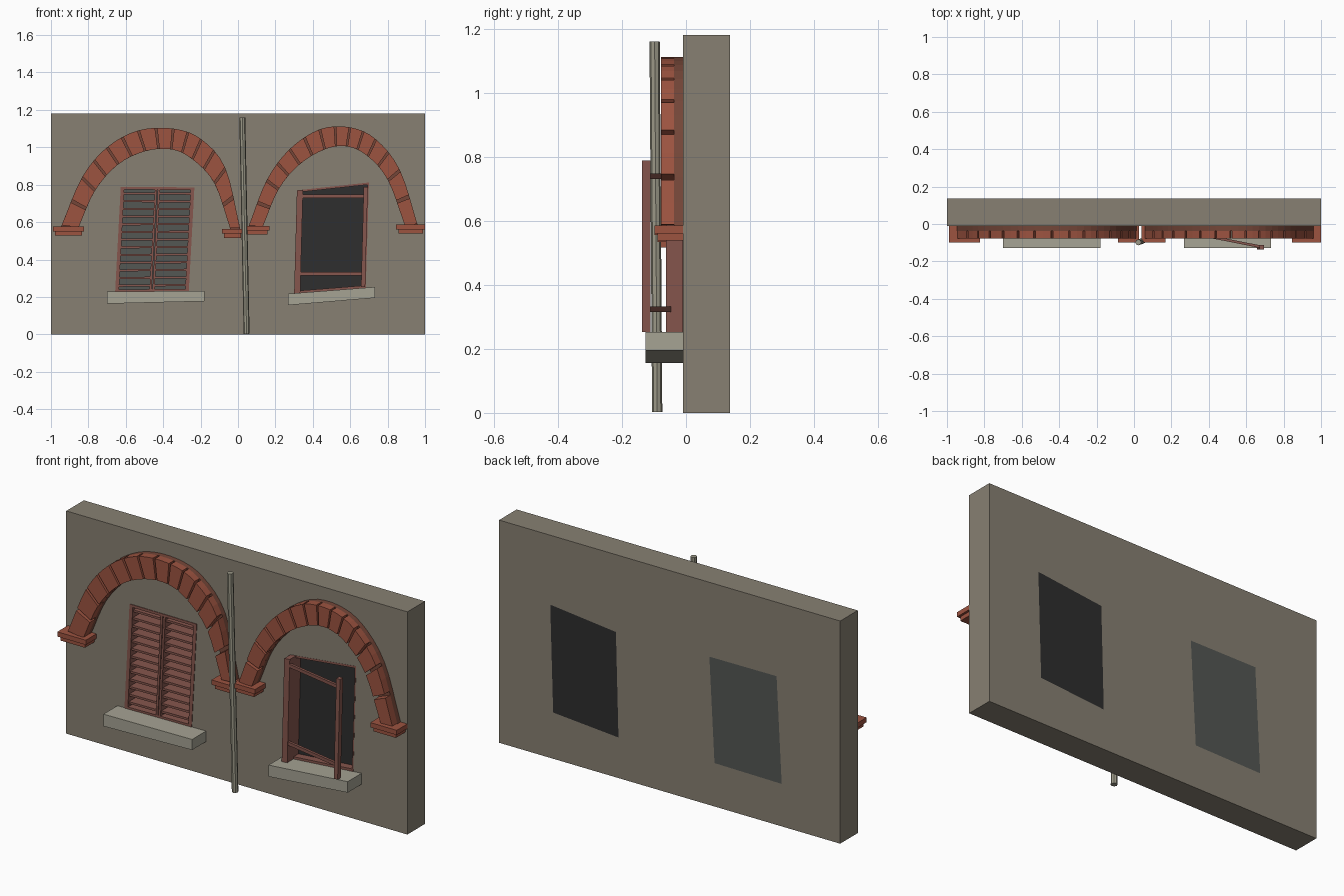
import bpy, bmesh
from mathutils import Vector

if "Cube" in bpy.data.objects:
    bpy.data.objects.remove(bpy.data.objects["Cube"])


def material(name, *rgb):
    """Flat colour from 0-255 display values."""
    lin = [((c / 255 + 0.055) / 1.055) ** 2.4 for c in rgb] + [1]
    m = bpy.data.materials.new(name)
    m.use_nodes = True
    m.diffuse_color = lin
    m.node_tree.nodes["Principled BSDF"].inputs["Base Color"].default_value = lin
    return m


PLASTER = material("plaster", 135, 128, 114)
BRICK = material("brick", 156, 83, 64)
MORTAR = material("dark mortar", 116, 70, 56)
STONE = material("sill stone", 166, 163, 148)
WOOD = material("painted wood", 134, 86, 77)
DARK = material("dark opening", 46, 46, 46)
GREY = material("grey backing", 84, 87, 84)
METAL = material("pipe metal", 155, 152, 135)


def add_object(name, bm, mat):
    bmesh.ops.recalc_face_normals(bm, faces=bm.faces)
    mesh = bpy.data.meshes.new(name)
    bm.to_mesh(mesh)
    bm.free()
    mesh.materials.append(mat)
    ob = bpy.data.objects.new(name, mesh)
    bpy.context.collection.objects.link(ob)
    return ob


def add_prism(bm, pts, a, b, flat=False):
    """Polygon in x,z extruded from y=a to y=b (flat: in x,y along z)."""
    def place(p, d):
        return (p[0], p[1], d) if flat else (p[0], d, p[1])
    near = [bm.verts.new(place(p, a)) for p in pts]
    far = [bm.verts.new(place(p, b)) for p in pts]
    bm.faces.new(near)
    bm.faces.new(far)
    n = len(pts)
    for i in range(n):
        j = (i + 1) % n
        bm.faces.new((near[i], near[j], far[j], far[i]))


def prisms(name, polys, a, b, mat, flat=False):
    bm = bmesh.new()
    for pts in polys:
        add_prism(bm, pts, a, b, flat)
    return add_object(name, bm, mat)


def rect(x0, x1, z0, z1):
    return [(x0, z0), (x1, z0), (x1, z1), (x0, z1)]


def inside(quad, u0, u1, v0, v1):
    """Sub-quad of a skewed window opening in its own u,v space."""
    bl, br, tr, tl = [Vector(p) for p in quad]
    return [bl.lerp(br, u).lerp(tl.lerp(tr, u), v)
            for u, v in rect(u0, u1, v0, v1)]


FACE, BACK = -0.01, 0.137
shutter_hole = [(-.657, .225), (-.263, .23), (-.233, .786), (-.627, .788)]
open_hole = [(.30, .215), (.683, .245), (.70, .812), (.315, .77)]

# Wall with two skewed openings
wall = prisms("wall", [rect(-1, 1, 0, 1.18)], FACE, BACK, PLASTER)
for hole in (shutter_hole, open_hole):
    cutter = prisms("cutter", [hole], -0.2, 0.3, PLASTER)
    cutter.hide_render = True
    mod = wall.modifiers.new("opening", "BOOLEAN")
    mod.object = cutter
    mod.operation = "DIFFERENCE"
    mod.solver = "EXACT"
    bpy.context.view_layer.objects.active = wall
    bpy.ops.object.modifier_apply(modifier=mod.name)
    bpy.data.objects.remove(cutter)

# Panels filling the openings
prisms("shutter_backing", [shutter_hole], 0.05, BACK, GREY)
prisms("dark_opening", [open_hole], 0.03, BACK, DARK)

# Closed louvred shutters
frame = [(0, .05, 0, 1), (.95, 1, 0, 1), (.465, .495, 0, 1), (.505, .535, 0, 1),
         (.05, .95, 0, .025), (.05, .95, .975, 1)]
prisms("shutter_frame", [inside(shutter_hole, *f) for f in frame],
       FACE - 0.003, 0.05, WOOD)
slats = []
COUNT = 13
for k in range(COUNT):
    v = 0.025 + 0.95 * (k + 0.5) / COUNT
    for u0, u1 in ((.05, .465), (.535, .95)):
        slats.append(inside(shutter_hole, u0, u1, v - .01, v + .01))
prisms("shutter_slats", slats, -0.006, 0.05, WOOD)

# Thin lining of the open window
lining = [(0, 1, 0, .03), (0, 1, .98, 1), (.98, 1, .03, .98)]
prisms("window_lining", [inside(open_hole, *f) for f in lining],
       FACE - 0.001, 0.03, WOOD)

# Open casement: hinge stile, swung-out stile and two rails
prisms("hinge_stile", [inside(open_hole, 0, .085, 0, 1)], -0.063, 0.03, WOOD)
prisms("outer_stile", [[(.658, .253), (.68, .253), (.694, .788), (.672, .788)]],
       -0.137, -0.111, WOOD)
rail = [(.33, -.06), (.675, -.128), (.675, -.114), (.33, -.046)]
for name, z in (("lower_rail", .315), ("upper_rail", .73)):
    prisms(name, [rail], z, z + .018, WOOD, flat=True)

# Window sills
prisms("shutter_sill", [[(-.70, .164), (-.18, .177), (-.18, .233), (-.70, .228)]],
       -0.127, FACE, STONE)
prisms("open_window_sill", [[(.268, .156), (.732, .195), (.732, .253), (.268, .217)]],
       -0.127, FACE, STONE)


def spline(pts, t):
    """Catmull-Rom point at t, one unit per control point."""
    i = min(int(t), len(pts) - 2)
    f = t - i
    p1, p2 = Vector(pts[i]), Vector(pts[i + 1])
    p0 = Vector(pts[i - 1]) if i else 2 * p1 - p2
    p3 = Vector(pts[i + 2]) if i + 2 < len(pts) else 2 * p2 - p1
    return (2 * p1 + (p2 - p0) * f + (2 * p0 - 5 * p1 + 4 * p2 - p3) * f ** 2
            + (3 * p1 - p0 - 3 * p2 + p3) * f ** 3) / 2


def brick_arch(name, outer, inner):
    bricks, backing = [], []
    gap = 0.03
    for k in range(2 * (len(outer) - 1)):
        a, b = k / 2, (k + 1) / 2
        for group, g in ((bricks, gap), (backing, 0)):
            s, e = a + g, b - g
            m = (s + e) / 2
            group.append([spline(outer, t) for t in (s, m, e)]
                         + [spline(inner, t) for t in (e, m, s)])
    prisms(name + "_bricks", bricks, -0.078, -0.037, BRICK)
    # one continuous mortar band behind the bricks
    outline = [p for q in backing for p in q[:2]] + [backing[-1][2]]
    lower = [p for q in backing for p in (q[5], q[4])] + [backing[-1][3]]
    prisms(name + "_mortar", [outline + lower[::-1]], -0.037, FACE, MORTAR)


# Brick arches, listed foot to foot
brick_arch("right_arch",
           [(-.946, .576), (-.834, .839), (-.70, 1.0), (-.533, 1.09),
            (-.346, 1.1), (-.196, 1.043), (-.067, .887), (.013, .56)],
           [(-.855, .566), (-.764, .769), (-.64, .909), (-.496, .979),
            (-.357, .989), (-.244, .936), (-.126, .807), (-.04, .56)])
brick_arch("left_arch",
           [(.056, .576), (.153, .823), (.276, .99), (.437, 1.096),
            (.598, 1.107), (.737, 1.043), (.866, .877), (.962, .58)],
           [(.131, .571), (.217, .775), (.33, .909), (.464, .989),
            (.582, 1.005), (.694, .952), (.802, .823), (.893, .58)])

# Two-tier arch feet
for k, (x0, x1, top) in enumerate([(-.99, -.823, .576), (-.086, .027, .563),
                                   (.04, .169, .58), (.845, 1, .586)]):
    prisms(f"arch_foot_upper_{k + 1}", [rect(x0, x1, top - .025, top)],
           -0.099, FACE, BRICK)
    prisms(f"arch_foot_lower_{k + 1}",
           [rect(x0 + .012, x1 - .012, top - .047, top - .025)],
           -0.089, FACE, BRICK)

# Leaning drain pipe
foot, head = Vector((.046, -.09, .003)), Vector((.023, -.098, 1.16))
axis = head - foot
bm = bmesh.new()
bmesh.ops.create_cone(bm, cap_ends=True, segments=8, radius1=.016, radius2=.016,
                      depth=axis.length)
turn = Vector((0, 0, 1)).rotation_difference(axis).to_matrix().to_4x4()
bmesh.ops.transform(bm, matrix=turn, verts=bm.verts)
bmesh.ops.translate(bm, vec=(foot + head) / 2, verts=bm.verts)
add_object("drain_pipe", bm, METAL)
